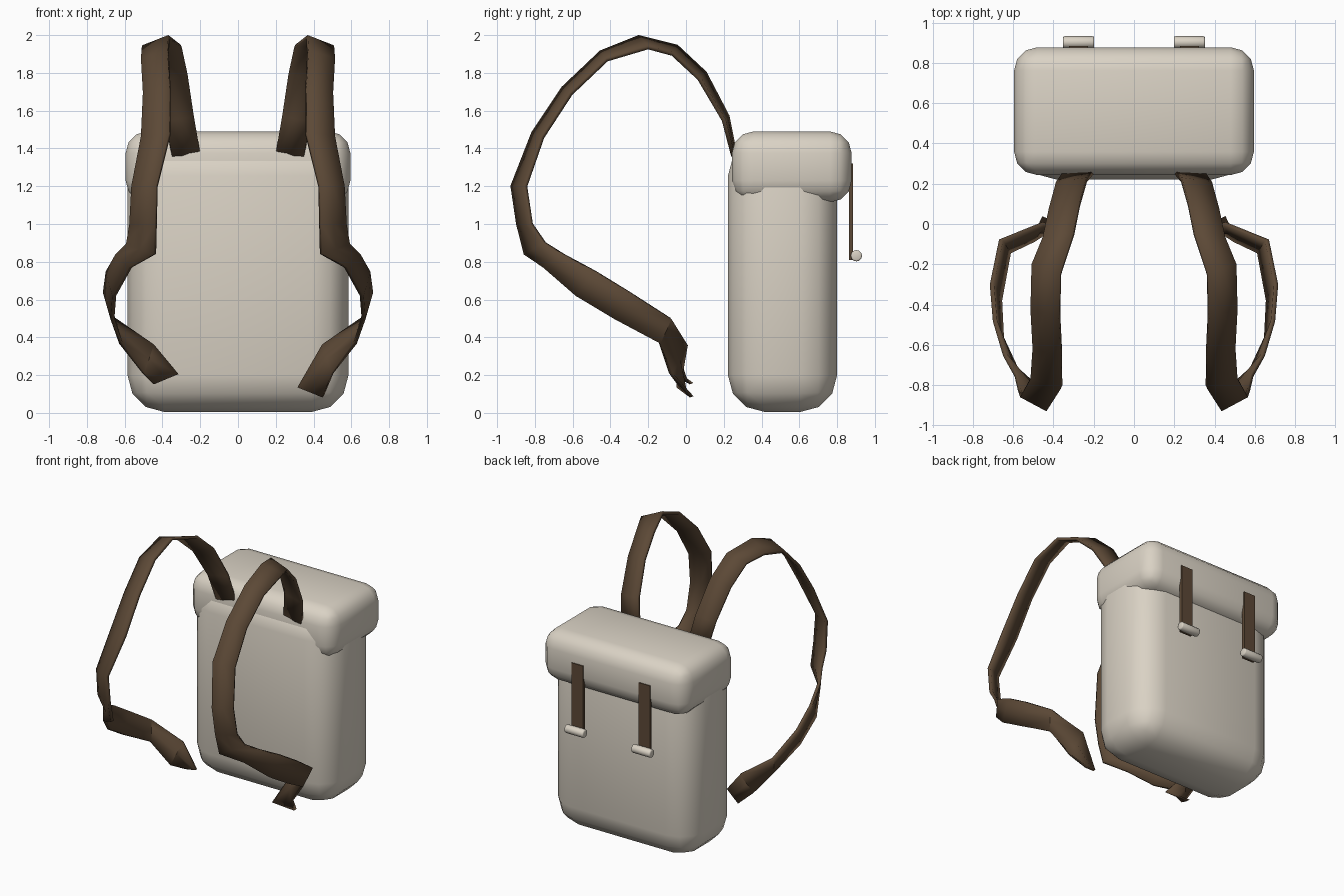
import bpy, bmesh, math
from mathutils import Vector, Matrix

if "Cube" in bpy.data.objects:
    bpy.data.objects.remove(bpy.data.objects["Cube"])


def material(name, rgb):
    m = bpy.data.materials.new(name)
    m.diffuse_color = (*rgb, 1)
    m.use_nodes = True
    m.node_tree.nodes["Principled BSDF"].inputs["Base Color"].default_value = m.diffuse_color
    return m


canvas = material("beige canvas", (0.70, 0.645, 0.555))
leather = material("brown leather", (0.107, 0.066, 0.037))


def add_object(name, bm, mat, smooth=True):
    bmesh.ops.recalc_face_normals(bm, faces=bm.faces)
    for f in bm.faces:
        f.smooth = smooth
    me = bpy.data.meshes.new(name)
    bm.to_mesh(me)
    bm.free()
    me.materials.append(mat)
    ob = bpy.data.objects.new(name, me)
    bpy.context.collection.objects.link(ob)
    return ob


def rounded_box(name, lo, hi, radius, mat, segments=3):
    lo, hi = Vector(lo), Vector(hi)
    bm = bmesh.new()
    bmesh.ops.create_cube(bm, size=1)
    for v in bm.verts:
        v.co = Vector(a * b for a, b in zip(v.co, hi - lo)) + (lo + hi) / 2
    if radius:
        bmesh.ops.bevel(bm, geom=bm.edges[:], offset=radius, segments=segments,
                        profile=0.5, affect='EDGES')
    return add_object(name, bm, mat, smooth=radius > 0)


# Bag body and the lid that overlaps it
rounded_box("bag_body", (-0.585, 0.222, 0.005), (0.585, 0.80, 1.45), 0.195, canvas)
rounded_box("lid", (-0.595, 0.243, 1.115), (0.595, 0.877, 1.49), 0.115, canvas)

# Shoulder strap stations: the two edges of the ribbon along its path
STRAP = [
    ((0.20, 0.26, 1.37), (0.35, 0.25, 1.36)),
    ((0.235, 0.22, 1.57), (0.385, 0.20, 1.55)),
    ((0.27, 0.10, 1.80), (0.42, 0.07, 1.77)),
    ((0.30, -0.05, 1.94), (0.45, -0.07, 1.90)),
    ((0.365, -0.25, 1.99), (0.505, -0.20, 1.935)),
    ((0.37, -0.45, 1.91), (0.51, -0.42, 1.87)),
    ((0.36, -0.65, 1.72), (0.50, -0.61, 1.69)),
    ((0.36, -0.81, 1.48), (0.51, -0.76, 1.46)),
    ((0.43, -0.92, 1.20), (0.56, -0.85, 1.20)),
    ((0.435, -0.89, 1.00), (0.57, -0.82, 1.00)),
    ((0.44, -0.85, 0.84), (0.585, -0.75, 0.90)),
    ((0.57, -0.75, 0.77), (0.64, -0.65, 0.84)),
    ((0.655, -0.58, 0.62), (0.69, -0.48, 0.75)),
    ((0.665, -0.38, 0.50), (0.705, -0.30, 0.64)),
    ((0.62, -0.14, 0.37), (0.66, -0.08, 0.50)),
    ((0.50, -0.08, 0.21), (0.45, 0.00, 0.36)),
    ((0.45, 0.03, 0.085), (0.315, -0.04, 0.135)),
]


def shoulder_strap(name, side, end_lift):
    bm = bmesh.new()
    rows = []
    for i, (a, b) in enumerate(STRAP):
        lift = Vector((0, 0, end_lift if i == len(STRAP) - 1 else 0))
        a, b = Vector(a) + lift, Vector(b) + lift
        rows.append([bm.verts.new((p.x * side, p.y, p.z))
                     for p in (a, a.lerp(b, 0.5), b)])
    for r, s in zip(rows, rows[1:]):
        for k in range(2):
            bm.faces.new((r[k], r[k + 1], s[k + 1], s[k]))
    ob = add_object(name, bm, leather)
    mod = ob.modifiers.new("thickness", 'SOLIDIFY')
    mod.thickness = 0.022
    mod.offset = 0
    bpy.context.view_layer.objects.active = ob
    ob.select_set(True)
    bpy.ops.object.shade_smooth_by_angle(angle=math.radians(40))
    ob.select_set(False)


shoulder_strap("shoulder_strap_right", 1, 0)
shoulder_strap("shoulder_strap_left", -1, 0.07)

# Closing straps with toggle bars on the back
for label, x in (("left", -0.275), ("right", 0.275)):
    rounded_box("closing_strap_" + label, (x - 0.047, 0.862, 0.81),
                (x + 0.047, 0.884, 1.32), 0, leather)
    bm = bmesh.new()
    bmesh.ops.create_cone(bm, cap_ends=True, segments=12, radius1=0.03,
                          radius2=0.03, depth=0.155,
                          matrix=Matrix.Translation((x, 0.902, 0.832))
                          @ Matrix.Rotation(math.pi / 2, 4, 'Y'))
    rims = [e for e in bm.edges if any(len(f.verts) > 4 for f in e.link_faces)]
    bmesh.ops.bevel(bm, geom=rims, offset=0.008, segments=2, profile=0.5,
                    affect='EDGES')
    add_object("toggle_bar_" + label, bm, canvas)
